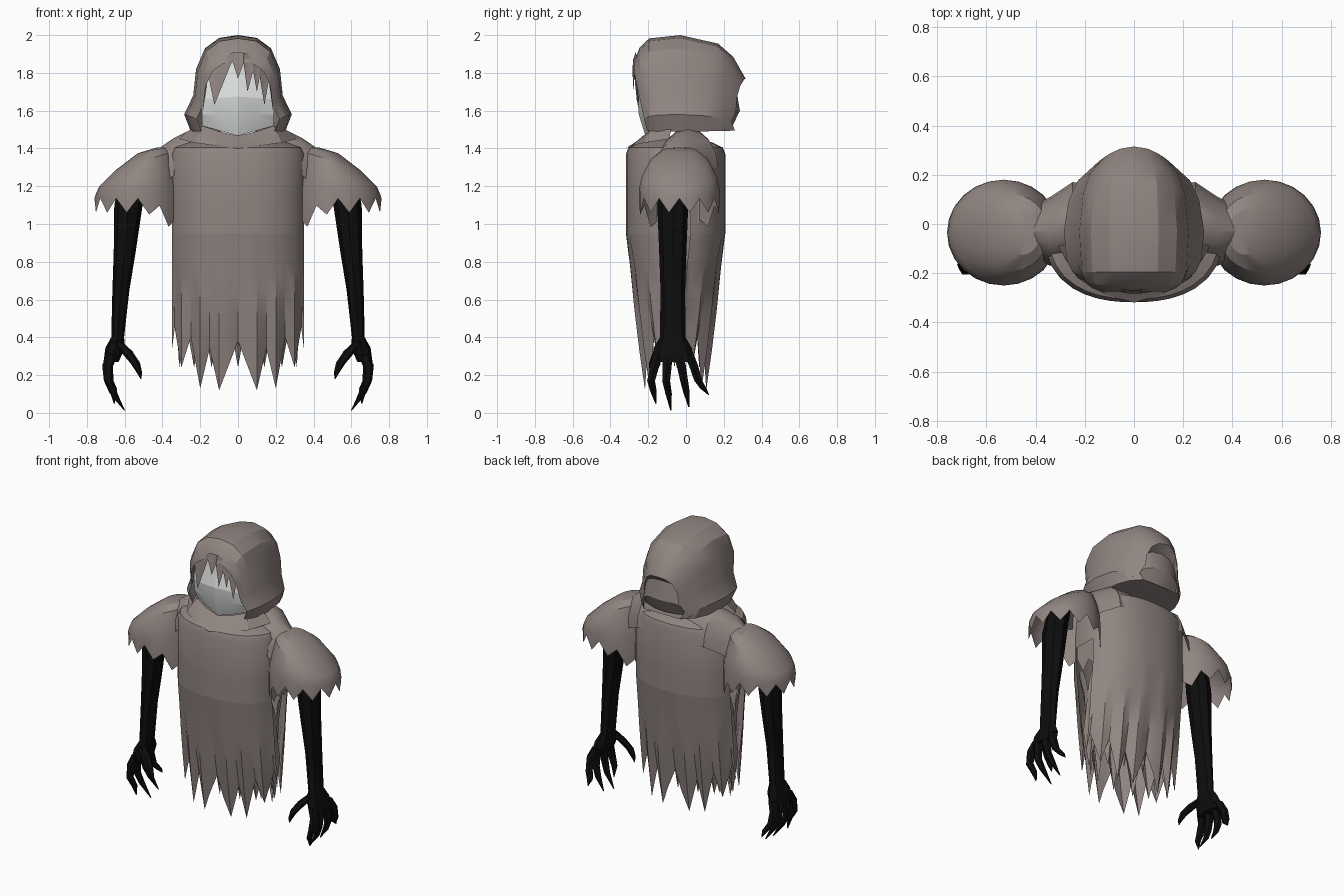
import bpy, bmesh, math

if "Cube" in bpy.data.objects:
    bpy.data.objects.remove(bpy.data.objects["Cube"])


def material(name, r, g, b):
    m = bpy.data.materials.new(name)
    m.diffuse_color = (r, g, b, 1)
    m.use_nodes = True
    m.node_tree.nodes["Principled BSDF"].inputs["Base Color"].default_value = m.diffuse_color
    return m


CLOTH = material("worn_brown_grey_cloth", 0.28, 0.235, 0.22)
DARK = material("black_skin", 0.004, 0.004, 0.004)
PALE = material("pale_mask", 0.72, 0.73, 0.73)


def loft(name, rows, mat, cyclic=False, cap_start=False, cap_end=False, angle=30):
    """Skin a grid of point rows; equal points are welded."""
    bm = bmesh.new()
    grid = [[bm.verts.new(p) for p in row] for row in rows]
    n = len(rows[0])
    for a, b in zip(grid, grid[1:]):
        for i in range(n if cyclic else n - 1):
            j = (i + 1) % n
            bm.faces.new((a[i], a[j], b[j], b[i]))
    if cap_start:
        bm.faces.new(grid[0])
    if cap_end:
        bm.faces.new(grid[-1])
    bmesh.ops.remove_doubles(bm, verts=bm.verts, dist=0.0005)
    bmesh.ops.recalc_face_normals(bm, faces=bm.faces)
    me = bpy.data.meshes.new(name)
    bm.to_mesh(me)
    bm.free()
    me.materials.append(mat)
    ob = bpy.data.objects.new(name, me)
    bpy.context.collection.objects.link(ob)
    bpy.ops.object.select_all(action='DESELECT')
    ob.select_set(True)
    bpy.context.view_layer.objects.active = ob
    bpy.ops.object.shade_smooth_by_angle(angle=math.radians(angle))
    return ob


def limb(name, s, rings, sides=8):
    """Tube of horizontal rings (x, y, z, rx, ry), s mirrors it in x."""
    rows = []
    for x, y, z, rx, ry in rings:
        ts = [2 * math.pi * i / sides for i in range(sides)]
        rows.append([(s * (x + rx * math.cos(t)), y + ry * math.sin(t), z) for t in ts])
    loft(name, rows, DARK, True, True, True)


# Robe columns: pleats run valley, ridge, valley... outward from the centre
CY = -0.055
HALF = [(0, .38, 1), (.05, .25, .3), (.1, .12, 0), (.15, .34, 1), (.2, .13, 0),
        (.25, .40, 1), (.3, .24, 0), (.335, .45, 1), (.35, .33, 0)]
COLS = [(-x, h, v) for x, h, v in HALF[:0:-1]] + HALF


def robe_y(x, side):
    return CY + side * 0.263 * (1 - (abs(x) / .36) ** 2.3) ** (1 / 2.3)


def robe_ring(scale, z):
    front = [(x * scale, CY + (robe_y(x, -1) - CY) * scale, z) for x, _, _ in COLS]
    back = [(x * scale, CY + (robe_y(x, 1) - CY) * scale, z) for x, _, _ in COLS[::-1]]
    return front + back


# Torso with rounded shoulders, then front and back chest panels with arm gaps
loft("torso", [robe_ring(*r) for r in
               ((1, 1.10), (1, 1.37), (.95, 1.405), (.75, 1.43), (.45, 1.46))],
     CLOTH, True, False, True)
for side, label in ((-1, "front"), (1, "back")):
    loft(label + "_chest_panel",
         [[(x, robe_y(x, side), z) for x, _, _ in COLS] for z in (1.10, .95)], CLOTH)

# Pleated, tattered skirt panels: an outer layer and a tucked inner layer
for side, label in ((-1, "front"), (1, "back")):
    for inner in (0, 1):
        rows = []
        for k in range(5):
            f = k / 4
            row = []
            for x, hem, valley in COLS:
                if inner:
                    hem, valley = (.24 if valley == 1 else .5), 1 - valley
                z = .95 + (hem - .95) * f
                drop = (.95 - z) / .83
                pull = .01 + .085 * drop ** 1.5 + .035 * valley * f + .045 * inner
                scale = 1 - .07 * inner
                row.append((x * scale, robe_y(x, side) - side * pull * (1 if k else inner * .4), z))
            rows.append(row)
        loft(label + ("_inner" if inner else "_outer") + "_skirt", rows, CLOTH, angle=25)

# Hood: arch sections from the face opening to the overhanging back fold
ARCH = [(0, 2.0), (.1, 1.985), (.175, 1.93), (.222, 1.82), (.237, 1.68), (.285, 1.58), (.25, 1.49)]
ARCH = [(-x, z) for x, z in ARCH[:0:-1]] + ARCH
SECTIONS = [(-.275, .77, .72), (-.245, .88, .87), (-.195, .96, .965), (-.03, 1, 1),
            (.17, .93, .91), (.25, .8, .77), (.315, .55, .54), (.265, .68, .45),
            (.285, .66, .2), (.24, .7, .01)]
hood = []
for y, s, h in SECTIONS:
    row = []
    for x, z in ARCH:
        zz = 1.5 + (z - 1.5) * h
        lean = .22 * max(0, 1.8 - zz) if y < -.1 else 0
        fall = 0 if y < 0 else -.9 * x * x
        row.append((x * s, y + lean + fall, zz))
    hood.append(row)
loft("hood", hood, CLOTH, angle=25)
loft("hood_underside", [[r[0] for r in hood[2:]], [r[-1] for r in hood[2:]]], CLOTH)

# Ragged fringe hanging over the brow
TEETH = [(-.185, 1.6), (-.158, 1.79), (-.125, 1.63), (-.03, 1.865), (0, 1.77), (.03, 1.85),
         (.05, 1.70), (.08, 1.81), (.10, 1.70), (.115, 1.78), (.14, 1.63), (.163, 1.76), (.185, 1.6)]
loft("hood_fringe", [[(x, -.268 + 1.6 * x * x, 1.91 - 4 * x * x) for x, _ in TEETH],
                     [(x, -.283 + 1.6 * x * x, z) for x, z in TEETH]], CLOTH)

# Pale mask with a brow-to-chin crease
mask = []
for yc, zc, ys, zs in ((-.20, 1.89, -.18, 1.86), (-.258, 1.675, -.205, 1.66),
                       (-.25, 1.58, -.195, 1.58), (-.215, 1.467, -.165, 1.52)):
    mask.append([(s * x, yc + (ys - yc) * (x / .19) ** 1.5, zc + (zs - zc) * x / .19)
                 for s, x in ((-1, .19), (-1, .1), (1, 0), (1, .1), (1, .19))])
loft("mask", mask, PALE, angle=15)

# Pointed collar flap under the mask
def both(pts):
    return [(-x, y, z) for x, y, z in pts[:0:-1]] + pts


loft("collar", [both([(0, -.215, 1.467), (.1, -.20, 1.49), (.19, -.17, 1.52), (.25, -.08, 1.50)]),
                both([(0, -.27, 1.43), (.11, -.25, 1.445), (.21, -.20, 1.48), (.27, -.08, 1.49)]),
                both([(0, -.32, 1.40), (.12, -.285, 1.415), (.23, -.22, 1.43), (.31, -.09, 1.45)])],
     CLOTH, angle=20)

for s, tag in ((-1, "left_"), (1, "right_")):
    # Yoke joining neck and sleeve
    rows = []
    for x, top, ry in ((.1, 1.51, .15), (.25, 1.50, .16), (.34, 1.455, .14), (.42, 1.40, .10)):
        rows.append([(s * x, .01 - .04 * (x > .3) + ry * math.cos(t), top - .2 + .2 * math.sin(t))
                     for t in [math.pi * i / 8 for i in range(9)]])
    loft(tag + "shoulder_yoke", rows, CLOTH)

    # Domed sleeve with a torn hem that hangs lower near the body
    n = 24
    rows = []
    for cx, rx, ry, z0, tilt in ((.43, .0, .0, 1.405, 0), (.455, .075, .09, 1.39, -.2),
                                 (.495, .15, .155, 1.335, -.32), (.53, .205, .20, 1.25, -.25),
                                 (.53, .225, .215, 1.18, -.12), (.53, .23, .215, 1.09, .3)):
        row = []
        for i in range(n):
            t = 2 * math.pi * i / n
            c, d = math.cos(t), math.sin(t)
            z = z0 + tilt * rx * c
            if tilt > 0:
                z = 1.135 - (.075 if i % 2 else 0) - .15 * max(0, -c) ** 2
            x = max(cx + rx * c, .335)
            row.append((s * x, -.035 + ry * d, z))
        rows.append(row)
    loft(tag + "sleeve", rows, CLOTH, True, angle=25)

    # Arm down to the palm
    limb(tag + "arm", s, [(.55, -.06, 1.27, .07, .07), (.58, -.07, 1.10, .075, .082),
                          (.60, -.07, .85, .058, .072), (.62, -.07, .65, .045, .065),
                          (.637, -.07, .40, .034, .068), (.65, -.07, .345, .052, .10),
                          (.672, -.065, .27, .04, .115)])

    # Four curled fingers and a thumb
    for i, (ya, yb, yc, xt, zt) in enumerate(((-.145, -.185, -.16, .655, .05), (-.095, -.105, -.08, .60, .012),
                                              (-.04, -.01, .015, .61, .03), (.015, .065, .12, .655, .095))):
        limb(tag + "finger_%d" % (i + 1), s,
             [(.665, ya, .31, .032, .03), (.69, (ya + yb) / 2, .25, .029, .028),
              (.685, yb, .17, .025, .024), (.66, (yb + yc) / 2, .10 + zt * .3, .02, .02),
              (xt, yc, zt, .003, .003)], 6)
    limb(tag + "thumb", s, [(.64, -.12, .375, .03, .035), (.59, -.15, .325, .032, .028),
                            (.545, -.175, .265, .026, .024), (.525, -.18, .22, .016, .016),
                            (.513, -.18, .18, .003, .003)], 6)
